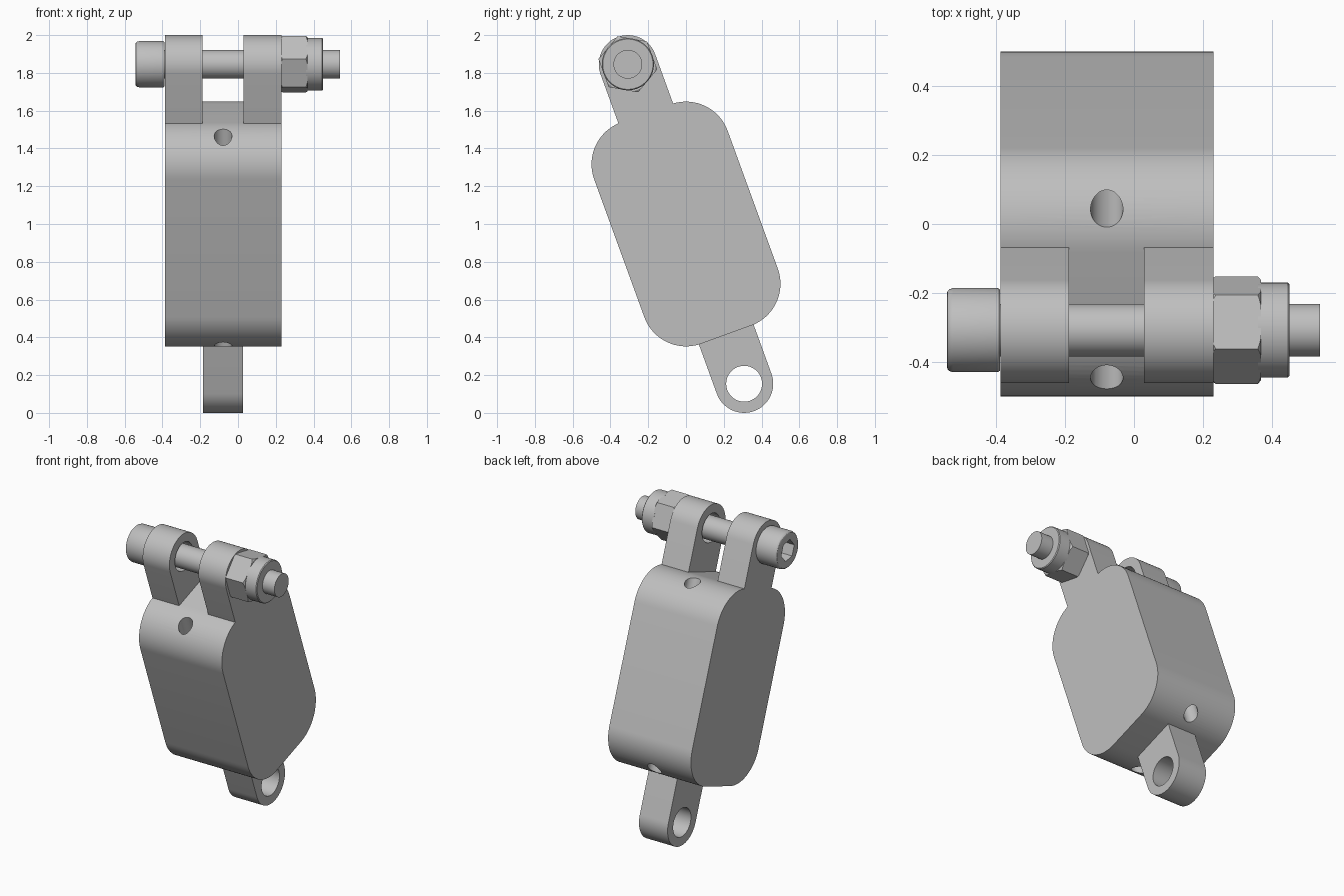
import bpy, bmesh, math
from mathutils import Matrix

if "Cube" in bpy.data.objects:
    bpy.data.objects.remove(bpy.data.objects["Cube"])

# The whole model is built upright around the origin, then leaned by 20 degrees
LEAN = Matrix.Translation((0, 0, 1)) @ Matrix.Rotation(math.radians(20), 4, 'X')
PIN = 0.90          # distance of both eye centres from the middle
LUG_R = 0.154

grey = bpy.data.materials.new("plain grey")
grey.diffuse_color = (0.52, 0.52, 0.52, 1)
grey.use_nodes = True
grey.node_tree.nodes["Principled BSDF"].inputs["Base Color"].default_value = grey.diffuse_color


def finish(name, bm):
    bmesh.ops.recalc_face_normals(bm, faces=bm.faces)
    bm.transform(LEAN)
    me = bpy.data.meshes.new(name)
    bm.to_mesh(me)
    bm.free()
    ob = bpy.data.objects.new(name, me)
    bpy.context.collection.objects.link(ob)
    me.materials.append(grey)
    return ob


def arc(cy, cz, r, a0, a1, n):
    return [(cy + r * math.cos(math.radians(a0 + (a1 - a0) * i / n)),
             cz + r * math.sin(math.radians(a0 + (a1 - a0) * i / n))) for i in range(n + 1)]


def slab(name, outline, x0, x1):
    """Side outline (y, z) extruded from x0 to x1."""
    bm = bmesh.new()
    face = bm.faces.new([bm.verts.new((x0, y, z)) for y, z in outline])
    new = bmesh.ops.extrude_face_region(bm, geom=[face])["geom"]
    bmesh.ops.translate(bm, vec=(x1 - x0, 0, 0),
                        verts=[v for v in new if isinstance(v, bmesh.types.BMVert)])
    return finish(name, bm)


def lathe(name, profile, cz=PIN, n=64, turn=0.0):
    """Closed turned part about the x direction; profile is (x, radius)."""
    bm = bmesh.new()
    rings = []
    for x, r in profile:
        rings.append([bm.verts.new((x, r * math.cos(math.tau * i / n + turn),
                                    cz + r * math.sin(math.tau * i / n + turn)))
                      for i in range(n)])
    for a, b in zip(rings, rings[1:]):
        for i in range(n):
            bm.faces.new((a[i], a[(i + 1) % n], b[(i + 1) % n], b[i]))
    bm.faces.new(rings[0])
    bm.faces.new(rings[-1])
    return finish(name, bm)


def boolean(ob, tool, op='DIFFERENCE'):
    m = ob.modifiers.new("cut", 'BOOLEAN')
    m.operation, m.solver, m.object = op, 'EXACT', tool
    bpy.context.view_layer.objects.active = ob
    bpy.ops.object.modifier_apply(modifier=m.name)
    bpy.data.objects.remove(tool)


# Body: rounded block
P, Q, R = 0.141, 0.388, 0.235
outline = (arc(P, Q, R, 0, 90, 20) + arc(-P, Q, R, 90, 180, 20)
           + arc(-P, -Q, R, 180, 270, 20) + arc(P, -Q, R, 270, 360, 20))
body = slab("body", outline, -0.387, 0.23)

# Two lengthwise bores through the body
for y in (-0.26, 0.26):
    bm = bmesh.new()
    bmesh.ops.create_cone(bm, cap_ends=True, segments=40, radius1=0.047, radius2=0.047,
                          depth=2, matrix=Matrix.Translation((-0.079, y, 0)))
    boolean(body, finish("bore_cutter", bm))


# Lugs with round ends and eyes
def lug(name, x0, x1, side):
    pts = arc(0, PIN, LUG_R, 0, 180, 32) + [(-LUG_R, 0.60), (LUG_R, 0.60)]
    ob = slab(name, [(y, z * side) for y, z in pts], x0, x1)
    boolean(ob, lathe("eye_cutter", [(x0 - 0.1, 0.095), (x1 + 0.1, 0.095)], PIN * side))
    return ob


parts = [body,
         lug("upper_lug_left", -0.387, -0.188, 1),
         lug("upper_lug_right", 0.029, 0.23, 1),
         lug("lower_lug", -0.186, 0.027, -1)]

# Bolt shank and rounded socket head
parts.append(lathe("bolt_shank", [(-0.42, 0.076), (0.54, 0.076)]))
head = lathe("bolt_head", [(-0.543, 0.105), (-0.541, 0.113), (-0.535, 0.119), (-0.525, 0.122),
                           (-0.395, 0.122), (-0.389, 0.118)])
boolean(head, lathe("socket_cutter", [(-0.6, 0.07), (-0.46, 0.07)], n=6, turn=math.pi / 6))
parts.append(head)

# Hex nut with chamfered corners, and its locking collar
nut = lathe("nut", [(0.231, 0.158), (0.368, 0.158)], n=6, turn=math.pi / 6)
boolean(nut, lathe("nut_chamfer", [(0.22, 0.143), (0.239, 0.160),
                                   (0.358, 0.160), (0.380, 0.128)]), 'INTERSECT')
parts.append(nut)
parts.append(lathe("nut_collar", [(0.36, 0.138), (0.446, 0.138), (0.451, 0.133)]))

# Smooth curved walls, sharp edges
for ob in parts:
    bpy.ops.object.select_all(action='DESELECT')
    ob.select_set(True)
    bpy.context.view_layer.objects.active = ob
    bpy.ops.object.shade_smooth_by_angle(angle=math.radians(30))
